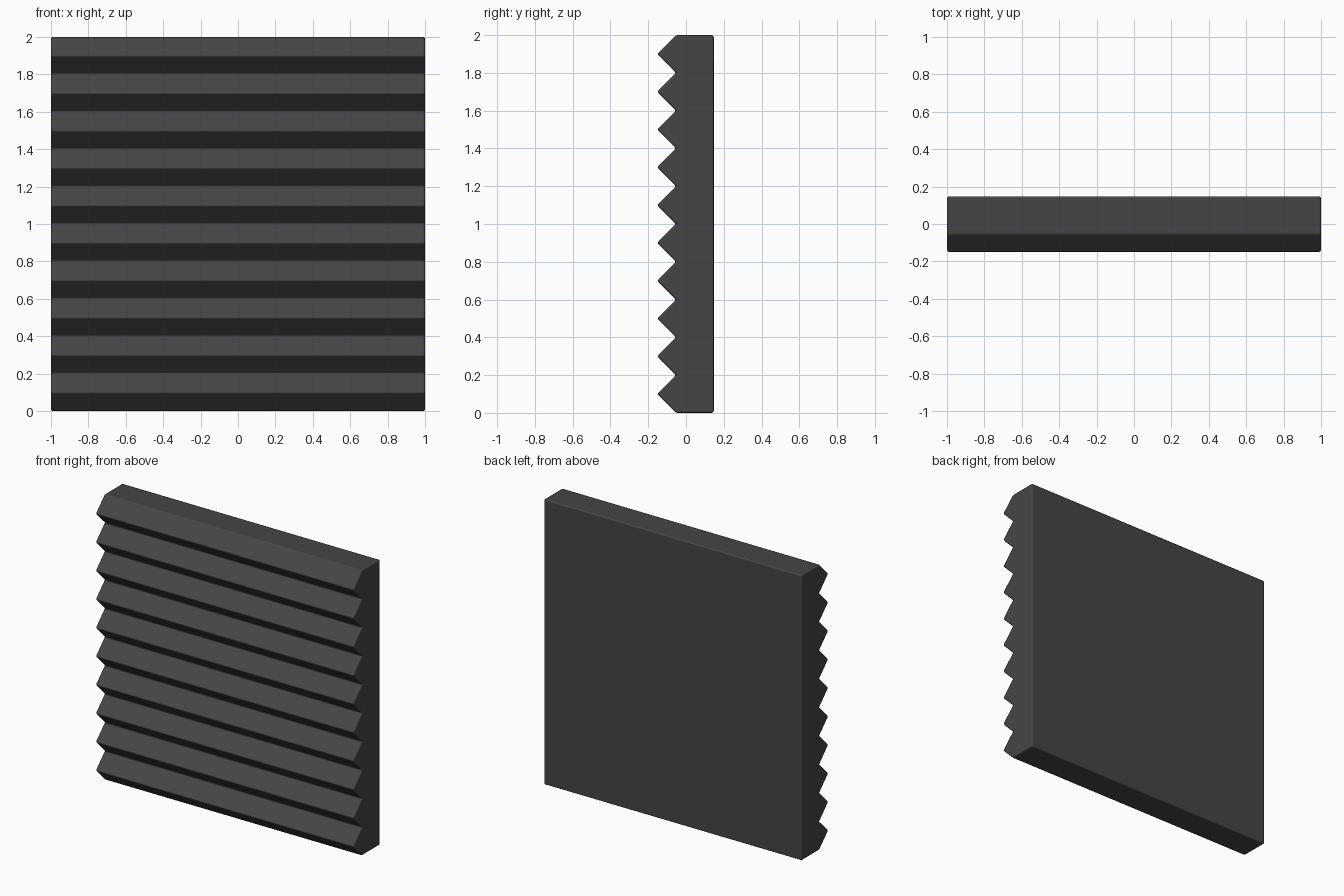
import bpy, bmesh, math

if "Cube" in bpy.data.objects:
    bpy.data.objects.remove(bpy.data.objects["Cube"])

TEETH = 10
PITCH = 2.0 / TEETH
BACK, VALLEY, TIP = 0.147, -0.053, -0.153

# Dark foam material
mat = bpy.data.materials.new("charcoal foam")
mat.diffuse_color = (0.06, 0.06, 0.06, 1.0)
mat.use_nodes = True
mat.node_tree.nodes["Principled BSDF"].inputs["Base Color"].default_value = mat.diffuse_color

# Side profile (y, z): flat back and a saw-tooth front
profile = [(BACK, 0.0), (BACK, 2.0), (VALLEY, 2.0)]
for i in reversed(range(TEETH)):
    profile += [(TIP, (i + 0.5) * PITCH), (VALLEY, i * PITCH)]

# Extrude the profile across x
bm = bmesh.new()
face = bm.faces.new([bm.verts.new((-1.0, y, z)) for y, z in profile])
ext = bmesh.ops.extrude_face_region(bm, geom=[face])
for v in ext["geom"]:
    if isinstance(v, bmesh.types.BMVert):
        v.co.x = 1.0
bmesh.ops.recalc_face_normals(bm, faces=bm.faces)
mesh = bpy.data.meshes.new("foam_panel")
bm.to_mesh(mesh)
bm.free()

panel = bpy.data.objects.new("foam_panel", mesh)
bpy.context.collection.objects.link(panel)
mesh.materials.append(mat)
bpy.context.view_layer.objects.active = panel
panel.select_set(True)
bpy.ops.object.shade_smooth()

# Small softened edges
bev = panel.modifiers.new("soft_edges", "BEVEL")
bev.width = 0.01
bev.segments = 2
bev.limit_method = "ANGLE"
bev.angle_limit = math.radians(30)
bev.harden_normals = True
